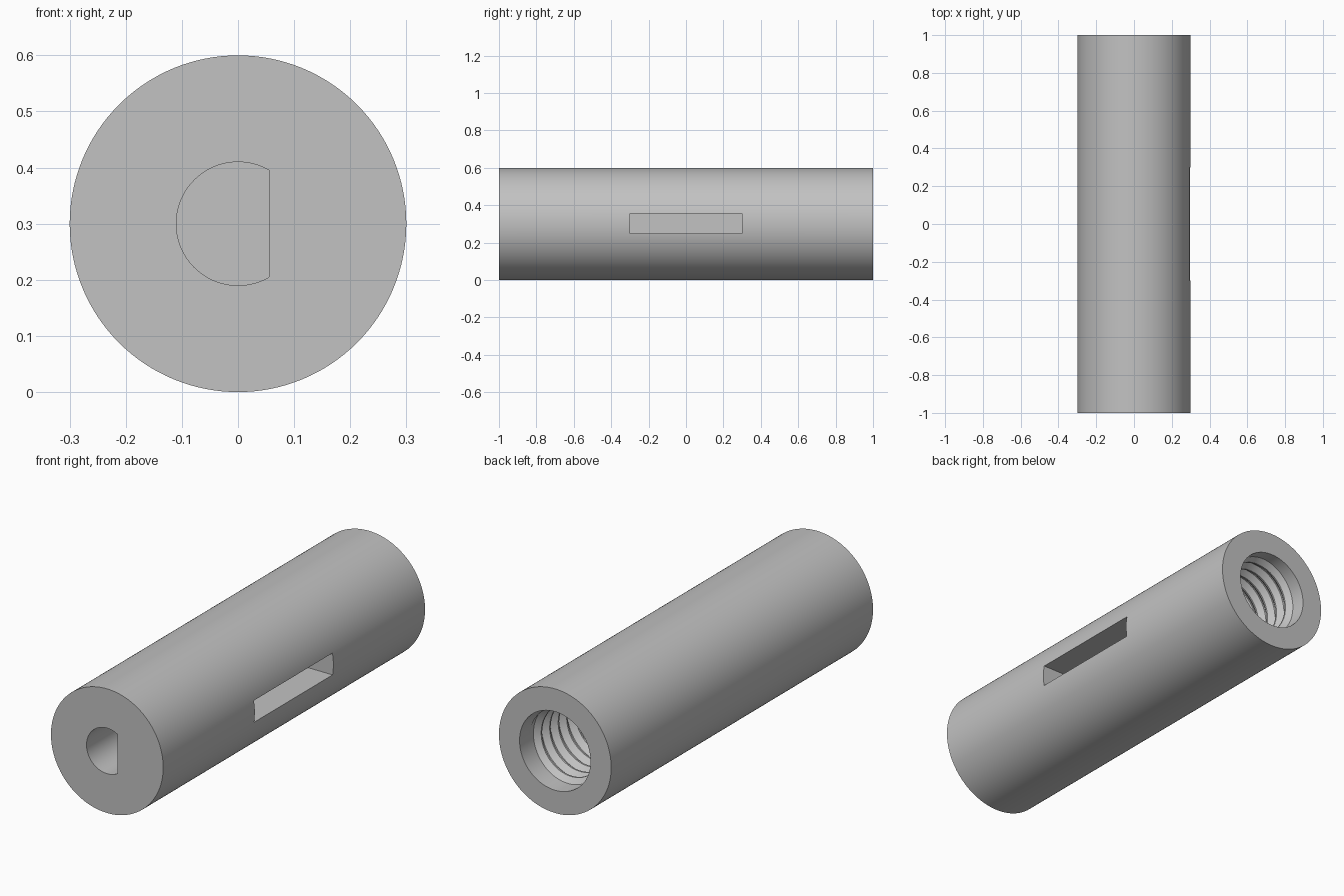
import bpy, bmesh, math

if "Cube" in bpy.data.objects:
    bpy.data.objects.remove(bpy.data.objects["Cube"], do_unlink=True)

R, AXIS_Z = 0.3, 0.3
BORE_R, CREST_R, PITCH = 0.19, 0.166, 0.065

grey = bpy.data.materials.new("plain grey")
grey.use_nodes = True
colour = (0.54, 0.54, 0.54, 1)
grey.diffuse_color = colour
grey.node_tree.nodes["Principled BSDF"].inputs["Base Color"].default_value = colour


def finish(name, bm):
    bmesh.ops.recalc_face_normals(bm, faces=bm.faces)
    mesh = bpy.data.meshes.new(name)
    bm.to_mesh(mesh)
    bm.free()
    mesh.materials.append(grey)
    obj = bpy.data.objects.new(name, mesh)
    bpy.context.collection.objects.link(obj)
    return obj


def arc(radius, start, end, steps):
    """Points (x, z) on an arc about the long axis."""
    angles = [math.radians(start + (end - start) * i / steps) for i in range(steps + 1)]
    return [(radius * math.cos(a), AXIS_Z + radius * math.sin(a)) for a in angles]


def prism(name, outline, y0, y1):
    """Extrude an (x, z) outline along y."""
    bm = bmesh.new()
    face = bm.faces.new([bm.verts.new((x, y0, z)) for x, z in outline])
    ext = bmesh.ops.extrude_face_region(bm, geom=[face])
    moved = [v for v in ext["geom"] if isinstance(v, bmesh.types.BMVert)]
    bmesh.ops.translate(bm, verts=moved, vec=(0, y1 - y0, 0))
    return finish(name, bm)


def select_only(obj):
    bpy.ops.object.select_all(action="DESELECT")
    obj.select_set(True)
    bpy.context.view_layer.objects.active = obj


# Round body
body = prism("coupler_body", arc(R, 0, 360, 128)[:-1], -1, 1)

# D-shaped shaft socket, side slot and round rear bore
cutters = [
    prism("shaft_socket_cutter", arc(0.11, 60, 300, 64), -1.1, -0.4),
    prism("side_slot_cutter", [(0.15, 0.25), (0.4, 0.25), (0.4, 0.355), (0.15, 0.355)], -0.3, 0.3),
    prism("rear_bore_cutter", arc(BORE_R, 0, 360, 96)[:-1], 0.4, 1.1),
]
select_only(body)
for cutter in cutters:
    cutter.hide_render = True
    mod = body.modifiers.new(cutter.name, "BOOLEAN")
    mod.operation, mod.solver, mod.object = "DIFFERENCE", "EXACT", cutter
    bpy.ops.object.modifier_apply(modifier=mod.name)
for cutter in cutters:
    bpy.data.objects.remove(cutter, do_unlink=True)

# Helical thread ridge inside the rear bore, fading out at both ends
bm = bmesh.new()
TURNS, STEPS = 7, 64
total = TURNS * STEPS
rings = []
for i in range(total + 1):
    a = 2 * math.pi * i / STEPS
    y = 0.93 - PITCH * i / STEPS
    fade = min(1, 4 * i / STEPS, 4 * (total - i) / STEPS)
    crest = BORE_R - (BORE_R - CREST_R) * fade
    half = PITCH * 0.49
    profile = [(BORE_R + 0.003, half), (crest, 0.004), (crest, -0.004), (BORE_R + 0.003, -half)]
    rings.append([bm.verts.new((r * math.cos(a), y + dy, AXIS_Z + r * math.sin(a)))
                  for r, dy in profile])
for p, q in zip(rings, rings[1:]):
    for k in range(4):
        n = (k + 1) % 4
        bm.faces.new((p[k], p[n], q[n], q[k]))
bm.faces.new(rings[0])
bm.faces.new(rings[-1])
thread = finish("rear_thread", bm)

for obj in (body, thread):
    select_only(obj)
    bpy.ops.object.shade_smooth_by_angle(angle=math.radians(25))
